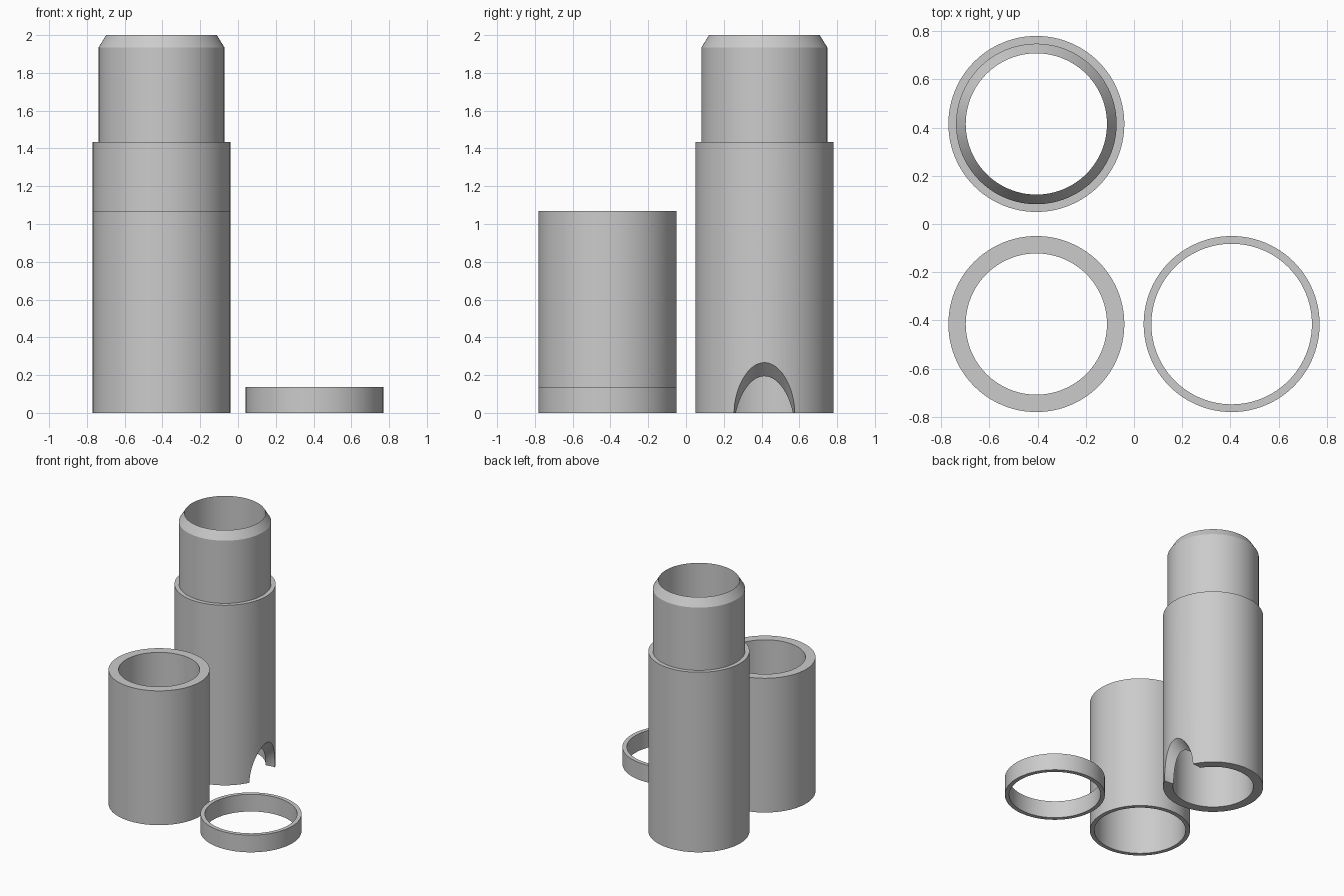
import bpy, bmesh, math
from mathutils import Vector

if "Cube" in bpy.data.objects:
    bpy.data.objects.remove(bpy.data.objects["Cube"], do_unlink=True)

SIDES = 96
OUTER, BORE, SPIGOT = 0.365, 0.293, 0.333
LEFT, RIGHT, FRONT, BACK = -0.405, 0.405, -0.415, 0.415

grey = bpy.data.materials.new("plain grey")
grey.use_nodes = True
colour = (0.6, 0.6, 0.6, 1)
grey.diffuse_color = colour
grey.node_tree.nodes["Principled BSDF"].inputs["Base Color"].default_value = colour


def lathe(name, profile, x, y):
    """Revolve a closed (radius, height) profile around z."""
    bm = bmesh.new()
    rings = []
    for i in range(SIDES):
        a = math.tau * i / SIDES
        rings.append([bm.verts.new((r * math.cos(a), r * math.sin(a), z)) for r, z in profile])
    n = len(profile)
    for i in range(SIDES):
        a, b = rings[i], rings[(i + 1) % SIDES]
        for j in range(n):
            k = (j + 1) % n
            bm.faces.new((a[j], b[j], b[k], a[k]))
    bmesh.ops.recalc_face_normals(bm, faces=bm.faces)
    mesh = bpy.data.meshes.new(name)
    bm.to_mesh(mesh)
    bm.free()
    mesh.materials.append(grey)
    obj = bpy.data.objects.new(name, mesh)
    obj.location = (x, y, 0)
    bpy.context.collection.objects.link(obj)
    return obj


# Tall tube with a stepped, chamfered spigot
tall = lathe("tall_tube", [(OUTER, 0), (OUTER, 1.435), (SPIGOT, 1.435),
                           (SPIGOT, 1.935), (BORE, 2), (BORE, 0)], LEFT, BACK)

# Short tube with a socket in its underside that takes the spigot
short = lathe("short_tube", [(OUTER, 0), (OUTER, 1.07), (BORE, 1.07),
                             (BORE, 0.565), (SPIGOT, 0.5), (SPIGOT, 0)], LEFT, FRONT)

# Spacer ring
ring = lathe("spacer_ring", [(OUTER, 0), (OUTER, 0.137), (SPIGOT, 0.137), (SPIGOT, 0)],
             RIGHT, FRONT)

# Slanted round notch through one wall of the tall tube's foot
bpy.ops.mesh.primitive_cylinder_add(vertices=SIDES, radius=0.16, depth=0.9,
                                    location=Vector((LEFT + OUTER, BACK, 0.04)),
                                    rotation=(0, math.radians(45), 0))
cutter = bpy.context.object
cutter.name = "notch_cutter"
cutter.data.materials.append(grey)
cut = tall.modifiers.new("notch", 'BOOLEAN')
cut.operation, cut.solver, cut.object = 'DIFFERENCE', 'EXACT', cutter
bpy.ops.object.select_all(action='DESELECT')
bpy.context.view_layer.objects.active = tall
tall.select_set(True)
bpy.ops.object.modifier_apply(modifier=cut.name)
bpy.data.objects.remove(cutter, do_unlink=True)

# Smooth walls with crisp rims
for obj in (tall, short, ring):
    obj.select_set(True)
bpy.ops.object.shade_smooth_by_angle(angle=math.radians(30))
